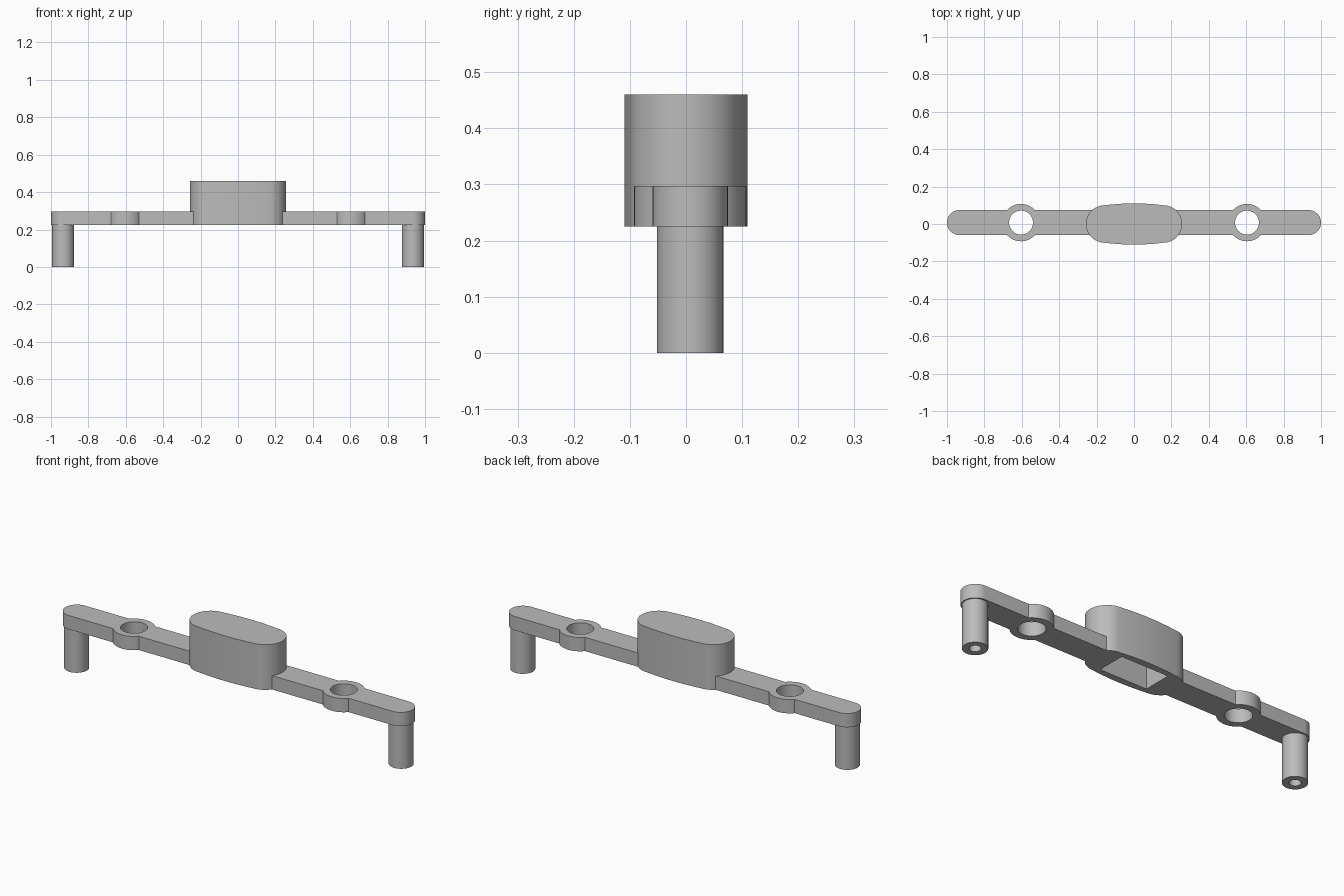
import bpy, bmesh
from math import sin, cos, pi, radians

cube = bpy.data.objects.get("Cube")
if cube:
    bpy.data.objects.remove(cube, do_unlink=True)

grey = bpy.data.materials.new("plain grey")
grey.use_nodes = True
grey.diffuse_color = (0.5, 0.5, 0.5, 1)
grey.node_tree.nodes["Principled BSDF"].inputs["Base Color"].default_value = (0.5, 0.5, 0.5, 1)

BAR_Y = 0.0075            # the bar sits slightly behind the centre line
BOTTOM, BAR_TOP, BODY_TOP = 0.225, 0.297, 0.46
POST_X, RING_X = 0.935, 0.604


def prism(name, outline, z0, z1):
    """Extrude a counter-clockwise outline from z0 to z1."""
    bm = bmesh.new()
    low = [bm.verts.new((x, y, z0)) for x, y in outline]
    high = [bm.verts.new((x, y, z1)) for x, y in outline]
    bm.faces.new(low[::-1])
    bm.faces.new(high)
    n = len(outline)
    for i in range(n):
        j = (i + 1) % n
        bm.faces.new((low[i], low[j], high[j], high[i]))
    mesh = bpy.data.meshes.new(name)
    bm.to_mesh(mesh)
    bm.free()
    mesh.materials.append(grey)
    obj = bpy.data.objects.new(name, mesh)
    bpy.context.collection.objects.link(obj)
    return obj


def arc(cx, cy, r, start, end, steps):
    angles = [radians(start + (end - start) * i / steps) for i in range(steps + 1)]
    return [(cx + r * cos(a), cy + r * sin(a)) for a in angles]


def cylinder(name, x, r, z0, z1):
    return prism(name, arc(x, BAR_Y, r, 0, 360, 48)[:-1], z0, z1)


def activate(obj):
    bpy.ops.object.select_all(action='DESELECT')
    obj.select_set(True)
    bpy.context.view_layer.objects.active = obj


def combine(target, tool, operation):
    activate(target)
    mod = target.modifiers.new(operation.lower(), 'BOOLEAN')
    mod.operation, mod.solver, mod.object = operation, 'EXACT', tool
    bpy.ops.object.modifier_apply(modifier=mod.name)
    bpy.data.objects.remove(tool, do_unlink=True)


def smooth(obj):
    activate(obj)
    bpy.ops.object.shade_smooth_by_angle(angle=radians(30))


# Long bar with rounded ends
bar_r = 0.067
frame = prism("crossbar_and_housing",
              arc(1 - bar_r, BAR_Y, bar_r, -90, 90, 24)
              + arc(bar_r - 1, BAR_Y, bar_r, 90, 270, 24), BOTTOM, BAR_TOP)

# Central housing: round ends joined by gently bowed sides
bow = [(0.18 - 0.36 * i / 16, 0) for i in range(1, 16)]
back = [(x, 0.11 - 0.4 * x * x) for x, _ in bow]
front = [(-x, -y) for x, y in back]
housing = prism("housing", arc(0.157, 0, 0.1, -77, 77, 24) + back
                + arc(-0.157, 0, 0.1, 103, 257, 24) + front, BOTTOM, BODY_TOP)
combine(frame, housing, 'UNION')

# Screw rings, then their through holes
for side in (-1, 1):
    combine(frame, cylinder("ring", side * RING_X, 0.1, BOTTOM, BAR_TOP), 'UNION')
for side in (-1, 1):
    combine(frame, cylinder("ring_hole", side * RING_X, 0.064, 0.1, 0.4), 'DIFFERENCE')

# Rectangular pocket open underneath
w, d = 0.135, 0.075
pocket = prism("pocket", [(-w, -d), (w, -d), (w, d), (-w, d)], 0.1, 0.41)
combine(frame, pocket, 'DIFFERENCE')
smooth(frame)

# Hollow end posts
for side, label in ((1, "left"), (-1, "right")):
    post = cylinder(label + "_post", side * POST_X, 0.059, 0, BOTTOM + 0.01)
    combine(post, cylinder("bore", side * POST_X, 0.027, -0.1, 0.2), 'DIFFERENCE')
    smooth(post)
